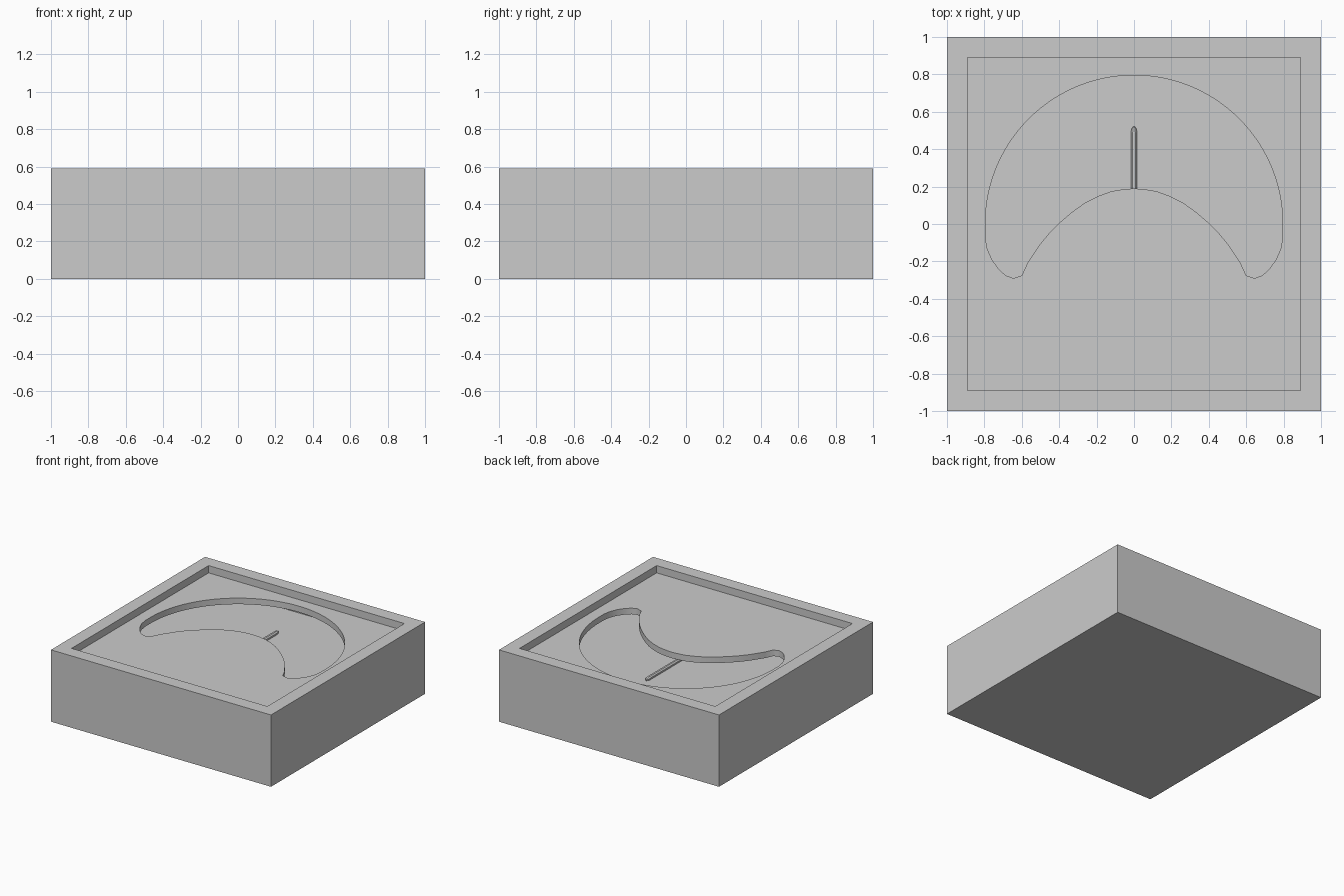
import bpy, bmesh, math

if "Cube" in bpy.data.objects:
    bpy.data.objects.remove(bpy.data.objects["Cube"])

H, INNER = 0.59, 0.89          # case height, half width of the opening
FLOOR, PLATE_TOP, PLATE_T = 0.42, 0.53, 0.05


def finish(bm, name):
    bmesh.ops.recalc_face_normals(bm, faces=bm.faces)
    me = bpy.data.meshes.new(name)
    bm.to_mesh(me)
    bm.free()
    ob = bpy.data.objects.new(name, me)
    bpy.context.collection.objects.link(ob)
    return ob


# Case: a block with its top inset and sunk to form a square tray
bm = bmesh.new()
bmesh.ops.create_cube(bm, size=1)
bmesh.ops.scale(bm, vec=(2, 2, H), verts=bm.verts)
bmesh.ops.translate(bm, vec=(0, 0, H / 2), verts=bm.verts)
top = max(bm.faces, key=lambda f: f.calc_center_median().z)
bmesh.ops.inset_region(bm, faces=[top], thickness=1 - INNER, use_even_offset=True)
sunk = bmesh.ops.extrude_discrete_faces(bm, faces=[top])["faces"][0]
bmesh.ops.translate(bm, vec=(0, 0, FLOOR - H), verts=sunk.verts)
finish(bm, "case")

# Face plate: thin sheet with a crescent window, filled between two outlines
arc = [(0.795 * math.sin(math.radians(a)), 0.795 * math.cos(math.radians(a)))
       for a in range(0, 91, 3)]
horn = [(0.795, -0.07), (0.785, -0.13), (0.76, -0.19), (0.72, -0.245),
        (0.685, -0.275), (0.645, -0.29), (0.60, -0.275), (0.57, -0.21),
        (0.50, -0.105), (0.45, -0.045), (0.40, 0.005), (0.33, 0.065),
        (0.26, 0.115), (0.19, 0.15), (0.12, 0.175), (0.06, 0.185), (0, 0.19)]
half = arc + horn
window = half + [(-x, y) for x, y in half[-2:0:-1]]
square = [(-INNER, -INNER), (INNER, -INNER), (INNER, INNER), (-INNER, INNER)]

cu = bpy.data.curves.new("face_plate", "CURVE")
cu.dimensions = "2D"
cu.fill_mode = "BOTH"
cu.extrude = PLATE_T / 2
for outline in (square, window):
    sp = cu.splines.new("POLY")
    sp.points.add(len(outline) - 1)
    for p, (x, y) in zip(sp.points, outline):
        p.co = (x, y, 0, 1)
    sp.use_cyclic_u = True
plate = bpy.data.objects.new("face_plate", cu)
plate.location.z = PLATE_TOP - PLATE_T / 2
bpy.context.collection.objects.link(plate)
bpy.context.view_layer.objects.active = plate
plate.select_set(True)
bpy.ops.object.convert(target="MESH")

# Pointer: slim bar with a chamfered tip, lying on the tray floor
bm = bmesh.new()
r = 0.018
rings = []
for y, s in ((0, 1), (0.49, 1), (0.51, 0.75), (0.52, 0.3)):
    rings.append([bm.verts.new((r * s * math.cos(a), y, FLOOR + 0.006 + r * s * math.sin(a)))
                  for a in (math.radians(22.5 + 45 * k) for k in range(8))])
for a, b in zip(rings, rings[1:]):
    for k in range(8):
        bm.faces.new((a[k], a[(k + 1) % 8], b[(k + 1) % 8], b[k]))
bm.faces.new(rings[0])
bm.faces.new(rings[-1])
finish(bm, "pointer")
